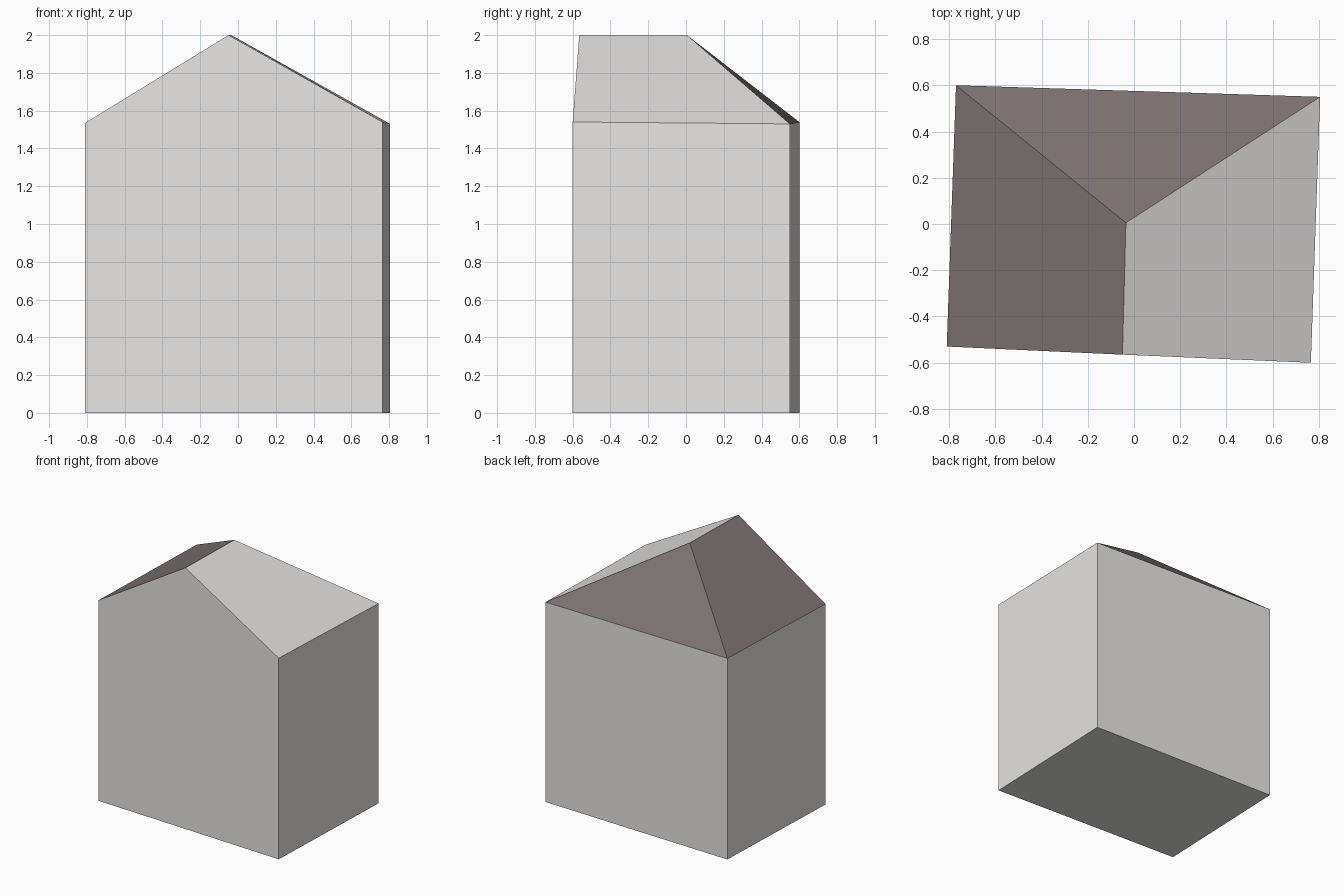
import bpy, bmesh

if "Cube" in bpy.data.objects:
    bpy.data.objects.remove(bpy.data.objects["Cube"])


def material(name, color):
    m = bpy.data.materials.new(name)
    m.diffuse_color = (*color, 1)
    m.use_nodes = True
    m.node_tree.nodes["Principled BSDF"].inputs["Base Color"].default_value = m.diffuse_color
    return m


wall_grey = material("wall grey", (0.80, 0.79, 0.77))
roof_pale = material("pale roof", (0.79, 0.77, 0.75))
roof_brown = material("dark brown roof", (0.20, 0.165, 0.165))

# Slightly skewed footprint: front left, front right, back right, back left
corners = [(-0.81, -0.53), (0.765, -0.60), (0.805, 0.55), (-0.77, 0.60)]
eaves = [1.535, 1.54, 1.53, 1.54]
ridge_front = (-0.05, -0.565, 2.0)
ridge_back = (-0.035, 0.005, 2.0)
base = [(x, y, 0) for x, y in corners]
top = [(x, y, z) for (x, y), z in zip(corners, eaves)]


def build(name, faces, mats, pick=lambda normal: 0):
    bm = bmesh.new()
    for pts in faces:
        bm.faces.new([bm.verts.new(p) for p in pts])
    bmesh.ops.remove_doubles(bm, verts=bm.verts, dist=1e-4)
    bm.normal_update()
    for f in bm.faces:
        f.material_index = pick(f.normal)
    mesh = bpy.data.meshes.new(name)
    bm.to_mesh(mesh)
    bm.free()
    for m in mats:
        mesh.materials.append(m)
    obj = bpy.data.objects.new(name, mesh)
    bpy.context.collection.objects.link(obj)
    return obj


# Walls with floor; the front wall rises to a gable
walls = [base[::-1], [base[0], base[1], top[1], ridge_front, top[0]]]
for i in (1, 2, 3):
    j = (i + 1) % 4
    walls.append([base[i], base[j], top[j], top[i]])
build("walls", walls, [wall_grey])

# Roof: two slopes and a hip at the back; the right-facing slope is pale
slopes = [
    [top[1], top[2], ridge_back, ridge_front],
    [top[2], top[3], ridge_back],
    [top[3], top[0], ridge_front, ridge_back],
]
build("roof", slopes, [roof_brown, roof_pale], lambda n: int(n.x > 0.3))
